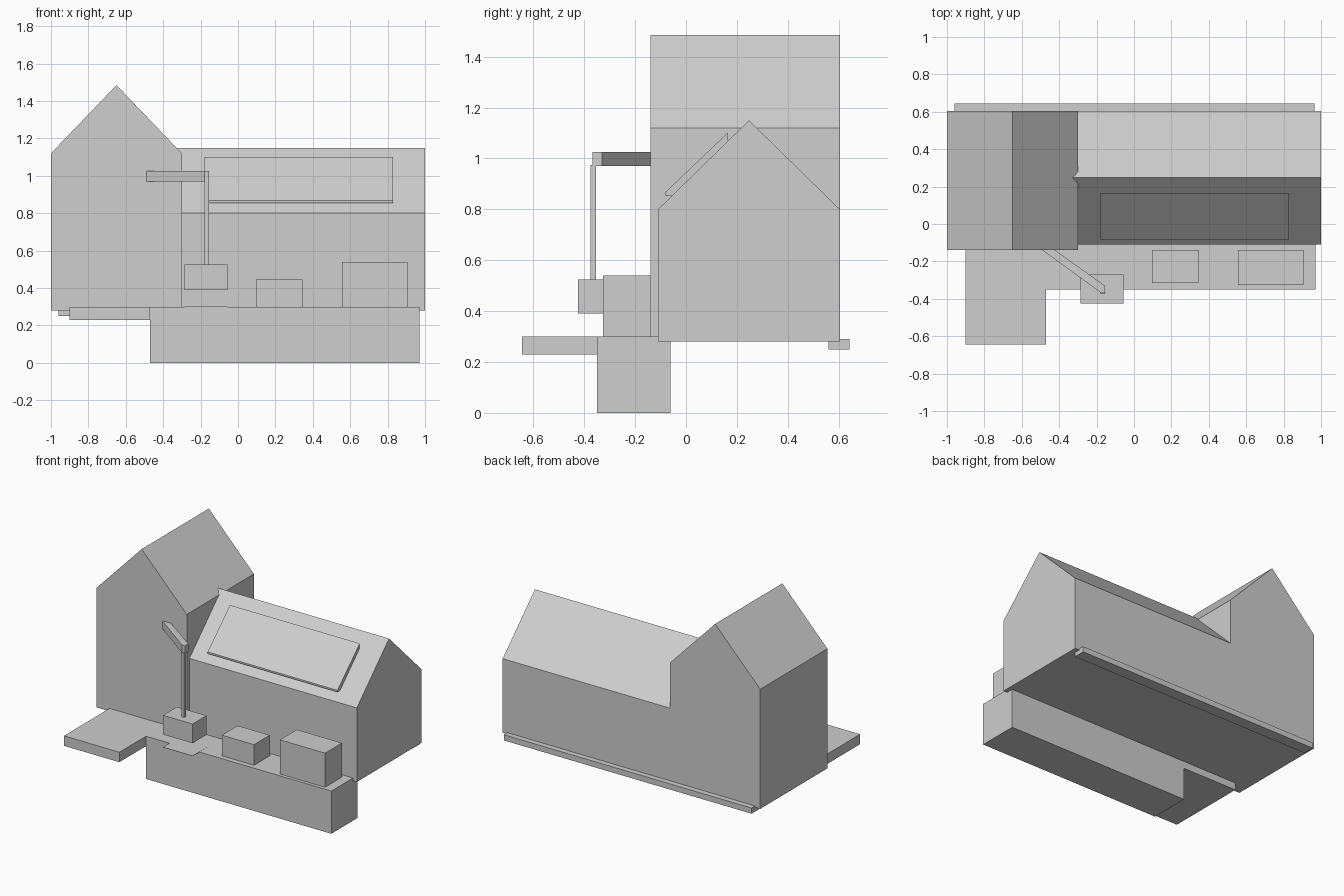
import bpy, bmesh
from mathutils import Vector

cube = bpy.data.objects.get("Cube")
if cube:
    bpy.data.objects.remove(cube, do_unlink=True)

# One flat grey for everything
GREY = (0.62, 0.62, 0.62, 1.0)
mat = bpy.data.materials.new("light grey")
mat.use_nodes = True
mat.diffuse_color = GREY
mat.node_tree.nodes["Principled BSDF"].inputs["Base Color"].default_value = GREY


def prism(name, profile, axis, lo, hi):
    """Extrude a 2D profile along an axis; profile holds the other two coordinates."""
    def place(p, d):
        c = list(p)
        c.insert("xyz".index(axis), d)
        return c
    bm = bmesh.new()
    base = bm.faces.new([bm.verts.new(place(p, lo)) for p in profile])
    step = Vector(place((0, 0), hi - lo))
    out = bmesh.ops.extrude_face_region(bm, geom=[base], use_keep_orig=True)
    verts = [g for g in out["geom"] if isinstance(g, bmesh.types.BMVert)]
    bmesh.ops.translate(bm, vec=step, verts=verts)
    bmesh.ops.recalc_face_normals(bm, faces=bm.faces)
    mesh = bpy.data.meshes.new(name)
    bm.to_mesh(mesh)
    bm.free()
    mesh.materials.append(mat)
    obj = bpy.data.objects.new(name, mesh)
    bpy.context.collection.objects.link(obj)
    return obj


def box(name, x, y, z):
    return prism(name, [(x[0], y[0]), (x[1], y[0]), (x[1], y[1]), (x[0], y[1])], "z", *z)


def gable(a, b, floor, eave, ridge):
    return [(a, floor), (b, floor), (b, eave), ((a + b) / 2, ridge), (a, eave)]


# Tall gabled house and lower gabled wing running into it
prism("tall_house", gable(-1, -0.3, 0.28, 1.12, 1.485), "y", -0.14, 0.605)
prism("low_wing", gable(-0.11, 0.605, 0.28, 0.8, 1.15), "x", -0.36, 1)

# Panel lying on the front slope of the wing roof
prism("roof_panel", [(-0.082, 0.855), (-0.047, 0.855), (0.165, 1.063),
                     (0.165, 1.102), (-0.082, 0.867)], "x", -0.178, 0.83)

# Terrace, entrance deck and rear ledge
box("terrace", (-0.47, 0.97), (-0.35, -0.06), (0, 0.3))
box("entrance_deck", (-0.9, -0.47), (-0.645, -0.06), (0.23, 0.3))
box("rear_ledge", (-0.96, 0.965), (0.56, 0.643), (0.25, 0.29))

# Boxes on the terrace
box("small_box", (0.095, 0.345), (-0.315, -0.14), (0.3, 0.445))
box("large_box", (0.555, 0.905), (-0.327, -0.14), (0.3, 0.54))

# Raised block with its footing plate, post and slanting arm
box("post_block", (-0.285, -0.055), (-0.425, -0.27), (0.39, 0.525))
box("footing_plate", (-0.285, -0.055), (-0.425, -0.27), (0.299, 0.301))
box("post", (-0.178, -0.155), (-0.375, -0.353), (0.525, 0.975))
prism("post_arm", [(-0.49, -0.14), (-0.178, -0.367), (-0.155, -0.367),
                   (-0.155, -0.33), (-0.422, -0.14)], "z", 0.97, 1.025)
